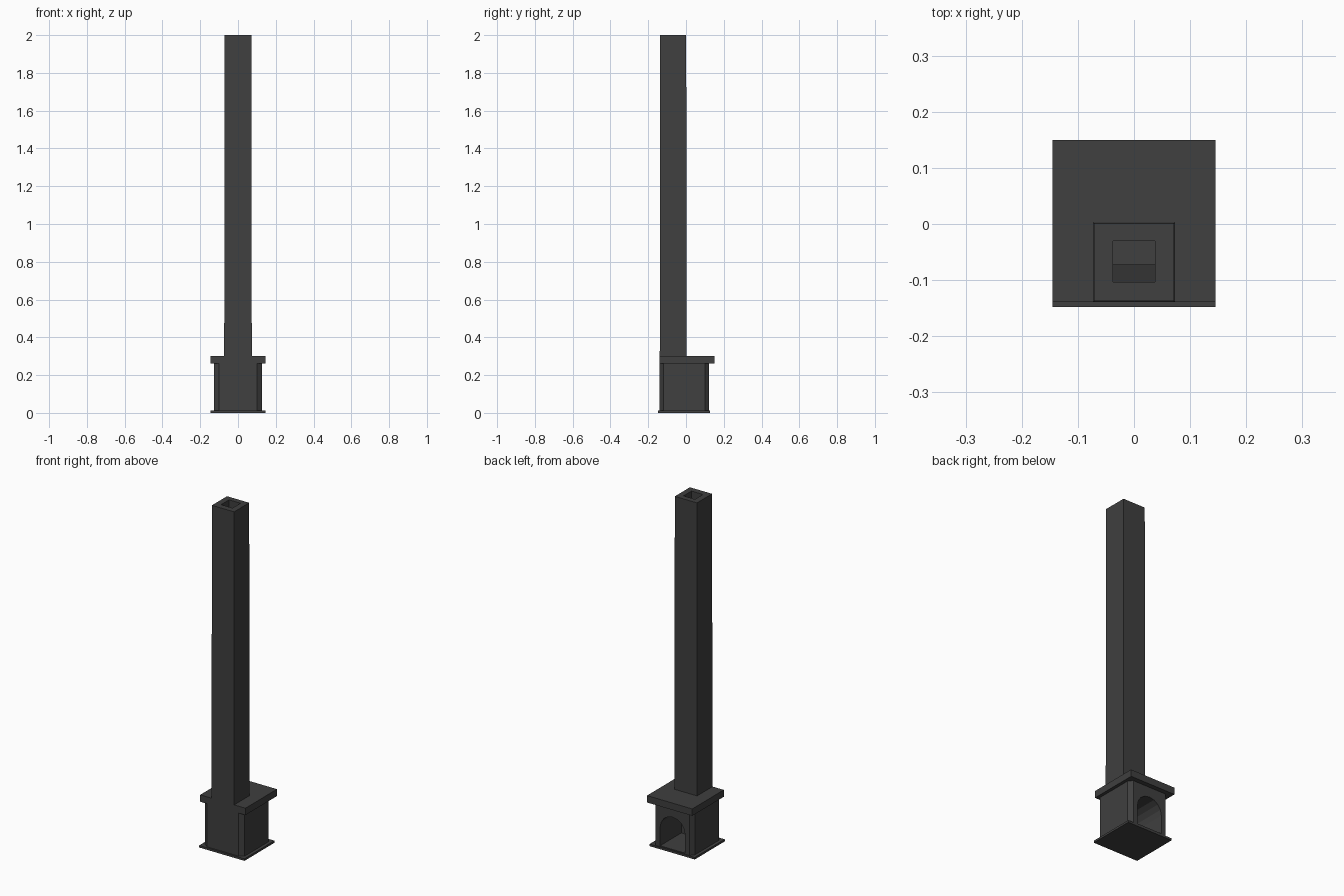
import bpy, bmesh, math

if "Cube" in bpy.data.objects:
    bpy.data.objects.remove(bpy.data.objects["Cube"])

stone = bpy.data.materials.new("dark_stone")
stone.diffuse_color = (0.05, 0.05, 0.05, 1)
stone.use_nodes = True
stone.node_tree.nodes["Principled BSDF"].inputs["Base Color"].default_value = stone.diffuse_color


def prism(name, lower, upper):
    """Closed solid joining two matching outlines."""
    bm = bmesh.new()
    a = [bm.verts.new(p) for p in lower]
    b = [bm.verts.new(p) for p in upper]
    n = len(a)
    bm.faces.new(a)
    bm.faces.new(b)
    for i in range(n):
        j = (i + 1) % n
        bm.faces.new((a[i], a[j], b[j], b[i]))
    bmesh.ops.recalc_face_normals(bm, faces=bm.faces)
    mesh = bpy.data.meshes.new(name)
    bm.to_mesh(mesh)
    bm.free()
    ob = bpy.data.objects.new(name, mesh)
    bpy.context.collection.objects.link(ob)
    mesh.materials.append(stone)
    return ob


def box(name, hx, y0, y1, z0, z1, inset=0.0):
    def ring(i, z):
        return [(-hx + i, y0 + i, z), (hx - i, y0 + i, z),
                (hx - i, y1 - i, z), (-hx + i, y1 - i, z)]
    return prism(name, ring(0, z0), ring(inset, z1))


def cut(ob, cutter):
    bpy.context.view_layer.objects.active = ob
    mod = ob.modifiers.new("cut", 'BOOLEAN')
    mod.operation = 'DIFFERENCE'
    mod.solver = 'EXACT'
    mod.object = cutter
    bpy.ops.object.modifier_apply(modifier=mod.name)


# Hearth slab, mantel and slightly tapering chimney
box("hearth_slab", 0.145, -0.148, 0.127, 0, 0.012)
mantel = box("mantel", 0.145, -0.139, 0.15, 0.262, 0.302)
chimney = box("chimney", 0.073, -0.139, 0.003, 0.302, 2.0, 0.002)

# Fireplace body with clipped corners
half = [(0.10, -0.139), (0.127, -0.12), (0.127, 0.10), (0.108, 0.123)]
outline = half + [(-x, y) for x, y in reversed(half)]
body = prism("fireplace_body", [(x, y, 0.012) for x, y in outline],
             [(x, y, 0.262) for x, y in outline])

# Arched firebox opening, on the +y side
arch = [(0.08, 0.018), (-0.08, 0.018)]
arch += [(-0.08 * math.cos(math.pi * i / 8), 0.125 + 0.08 * math.sin(math.pi * i / 8))
         for i in range(9)]
firebox = prism("firebox_cutter", [(x, -0.072, z) for x, z in arch],
                [(x, 0.2, z) for x, z in arch])

# Flue shaft with a sloped throat into the firebox
shaft = [(-0.103, 2.1), (-0.103, 0.31), (-0.0715, 0.15), (-0.03, 0.15), (-0.03, 2.1)]
flue = prism("flue_cutter", [(-0.037, y, z) for y, z in shaft],
             [(0.037, y, z) for y, z in shaft])

cut(body, firebox)
for part in (body, mantel, chimney):
    cut(part, flue)
for cutter in (firebox, flue):
    bpy.data.objects.remove(cutter)
